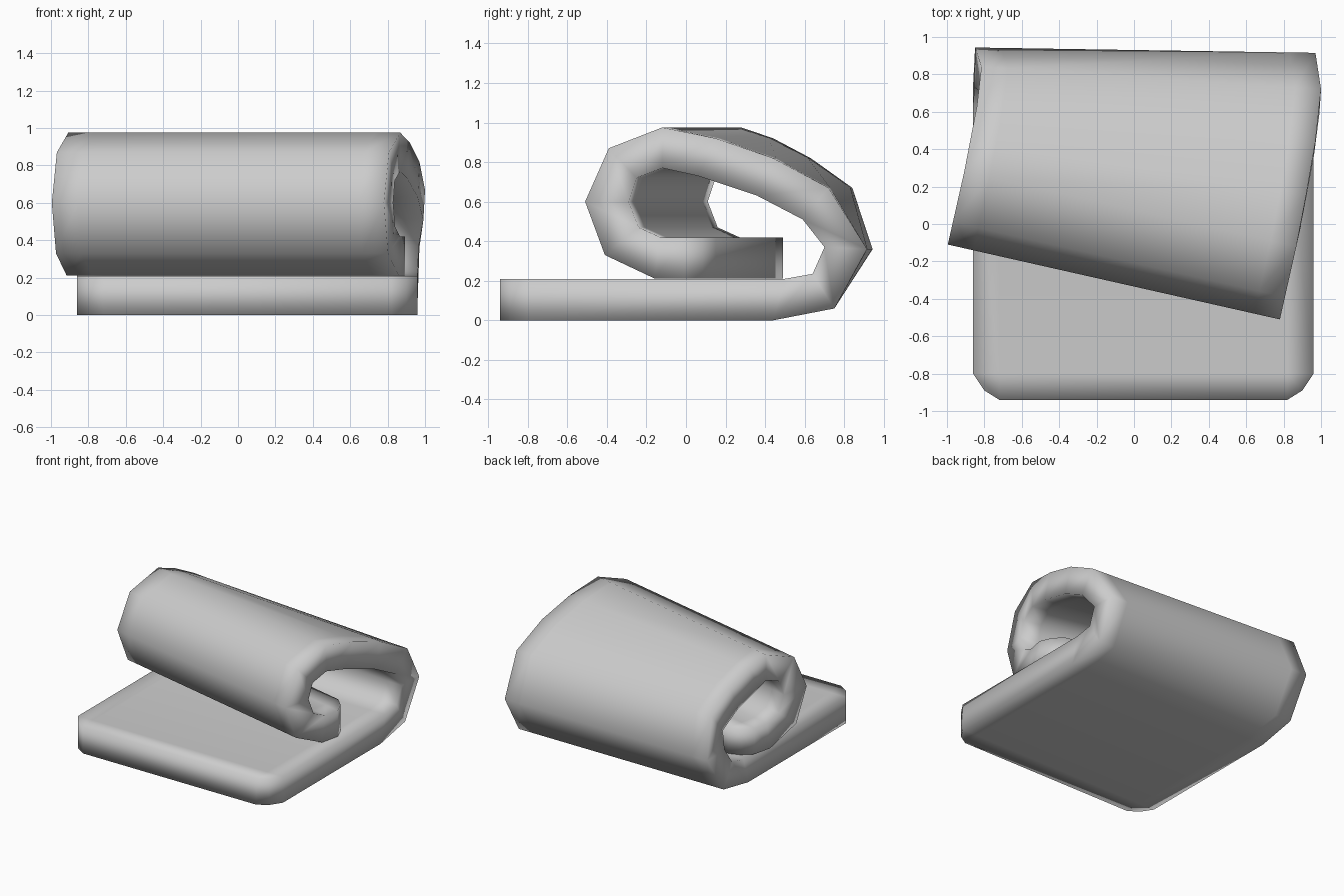
import bpy, bmesh, math

if "Cube" in bpy.data.objects:
    bpy.data.objects.remove(bpy.data.objects["Cube"])

WIDTH = 1.82
COLS = [0, 0.14, WIDTH - 0.14, WIDTH]      # distance from the right edge
TURN = 12.7                                # final skew of the roll in degrees

# Right edge of the sheet: x, outer y, outer z, inner y, inner z, skew angle
stations = [
    (0.96, -0.94, 0.00, -0.94, 0.21, 0),
    (0.96, -0.80, 0.00, -0.80, 0.21, 0),
    (0.96, 0.44, 0.00, 0.50, 0.21, 0),
    (0.96, 0.75, 0.06, 0.64, 0.235, 0),
    (0.97, 0.915, 0.36, 0.70, 0.37, 0.9),
    (1.00, 0.72, 0.67, 0.59, 0.51, 3.8),
    (0.97, 0.44, 0.82, 0.36, 0.63, 6.0),
    (0.92, 0.15, 0.92, 0.06, 0.73, 9.2),
]
# The rolled part lies in one turned frame, so x follows from y
for yo, zo, yi, zi in [(-0.12, 0.975, -0.12, 0.77), (-0.39, 0.87, -0.25, 0.72),
                       (-0.51, 0.60, -0.29, 0.60), (-0.41, 0.33, -0.24, 0.47),
                       (-0.16, 0.212, -0.13, 0.42), (-0.01, 0.212, -0.01, 0.42),
                       (0.12, 0.212, 0.12, 0.42)]:
    x = 0.78 + (yo + 0.51) * math.tan(math.radians(TURN))
    stations.append((x, yo, zo, yi, zi, TURN))

bm = bmesh.new()
outer, inner = [], []
last = len(stations) - 1
for i, (x, yo, zo, yi, zi, deg) in enumerate(stations):
    a = math.radians(deg)
    c, s = math.cos(a), math.sin(a)
    end = 1 if i == 0 else -1 if i == last else 0
    row_o, row_i = [], []
    for j, d in enumerate(COLS):
        push = 0
        if end and j in (0, 3):            # pull sheet corners in to round them
            d += 0.06 if j == 0 else -0.06
            push = 0.05 * end
        dx, dy = -d * c + push * s, d * s + push * c
        row_o.append(bm.verts.new((x + dx, yo + dy, zo)))
        row_i.append(bm.verts.new((x + (yi - yo) * math.tan(a) + dx, yi + dy, zi)))
    outer.append(row_o)
    inner.append(row_i)

# Both skins, the two side rims and the two sheet ends
for i in range(last):
    for j in range(3):
        for g in (outer, inner):
            bm.faces.new((g[i][j], g[i + 1][j], g[i + 1][j + 1], g[i][j + 1]))
    for j in (0, 3):
        bm.faces.new((outer[i][j], outer[i + 1][j], inner[i + 1][j], inner[i][j]))
for i in (0, last):
    for j in range(3):
        bm.faces.new((outer[i][j], outer[i][j + 1], inner[i][j + 1], inner[i][j]))

bmesh.ops.recalc_face_normals(bm, faces=bm.faces[:])
for f in bm.faces:
    f.smooth = True
mesh = bpy.data.meshes.new("rolled_mat")
bm.to_mesh(mesh)
bm.free()
bpy.context.collection.objects.link(bpy.data.objects.new("rolled_mat", mesh))
